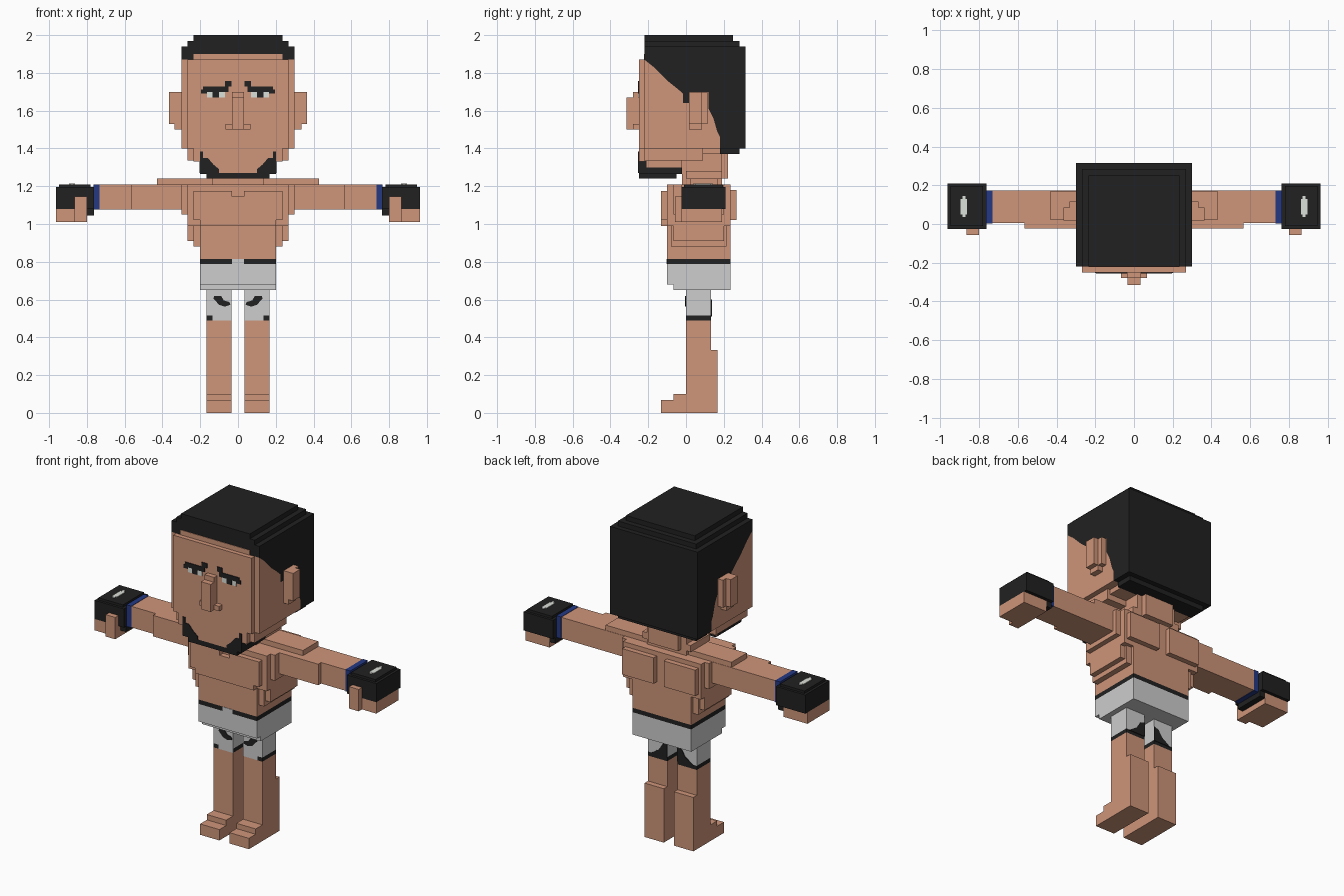
import bpy, bmesh


def mat(name, r, g, b):
    m = bpy.data.materials.new(name)
    m.diffuse_color = (r, g, b, 1)
    return m


SKIN = mat("skin", 0.62, 0.30, 0.192)
BLACK = mat("black", 0.0152, 0.0152, 0.0152)
GREY = mat("light_grey", 0.61, 0.61, 0.61)
BLUE = mat("blue", 0.017, 0.04, 0.23)
WHITE = mat("eye_white", 0.72, 0.75, 0.70)


def finish(name, bm, m):
    bmesh.ops.recalc_face_normals(bm, faces=bm.faces)
    me = bpy.data.meshes.new(name)
    bm.to_mesh(me)
    bm.free()
    me.materials.append(m)
    bpy.context.collection.objects.link(bpy.data.objects.new(name, me))


def add_prism(bm, pts, axis, a, b):
    """Extrude a 2D outline along x (outline is y,z) or y (outline is x,z)."""
    place = (lambda p, t: (t, p[0], p[1])) if axis == "x" else (lambda p, t: (p[0], t, p[1]))
    lo = [bm.verts.new(place(p, a)) for p in pts]
    hi = [bm.verts.new(place(p, b)) for p in pts]
    bm.faces.new(lo)
    bm.faces.new(hi[::-1])
    n = len(pts)
    for i in range(n):
        j = (i + 1) % n
        bm.faces.new((lo[i], lo[j], hi[j], hi[i]))


def prism(name, m, pts, axis, a, b, mirror=False):
    bm = bmesh.new()
    add_prism(bm, pts, axis, a, b)
    if mirror:
        add_prism(bm, [(-p[0], p[1]) for p in pts], axis, a, b)
    finish(name, bm, m)


def boxes(name, m, *dims, mirror=False):
    """Boxes given as x0, x1, y0, y1, z0, z1; mirror adds the other side."""
    bm = bmesh.new()
    for x0, x1, y0, y1, z0, z1 in dims:
        for s in ((1, -1) if mirror else (1,)):
            rect = [(s * x0, z0), (s * x1, z0), (s * x1, z1), (s * x0, z1)]
            add_prism(bm, rect, "y", y0, y1)
    finish(name, bm, m)


def wide(x, *rest):
    return (-x, x) + rest


# Head halves split along the hairline
hairline = [(-0.22, 1.87), (-0.17, 1.83), (-0.10, 1.76), (-0.05, 1.72),
            (-0.015, 1.69), (-0.015, 1.64), (0.015, 1.64), (0.015, 1.70),
            (0.12, 1.70), (0.12, 1.61), (0.145, 1.56), (0.165, 1.49),
            (0.18, 1.46), (0.18, 1.40)]
prism("hair", BLACK, hairline + [(0.314, 1.40), (0.314, 1.94), (-0.22, 1.94)], "x", -0.30, 0.30)
prism("head", SKIN, hairline + [(-0.22, 1.40)], "x", -0.30, 0.30)
boxes("hair_steps", BLACK,
      wide(0.268, -0.22, 0.283, 1.94, 1.97),
      wide(0.235, -0.22, 0.25, 1.97, 2.0),
      wide(0.268, 0.18, 0.283, 1.37, 1.40))
boxes("forehead", SKIN, wide(0.236, -0.223, -0.218, 1.87, 1.90))
boxes("face", SKIN,
      wide(0.268, -0.25, -0.22, 1.40, 1.87),
      wide(0.236, -0.25, -0.22, 1.33, 1.40),
      wide(0.268, -0.22, 0.09, 1.335, 1.40),
      wide(0.25, 0.09, 0.18, 1.37, 1.40),
      wide(0.20, -0.25, -0.02, 1.27, 1.335))

# Nose and ears
boxes("nose", SKIN,
      wide(0.033, -0.28, -0.25, 1.53, 1.70),
      wide(0.067, -0.28, -0.25, 1.50, 1.53),
      wide(0.033, -0.315, -0.28, 1.50, 1.67))
boxes("ears", SKIN,
      (0.30, 0.365, 0.017, 0.085, 1.53, 1.70),
      (0.30, 0.335, 0.017, 0.085, 1.50, 1.53),
      (0.30, 0.333, 0.085, 0.115, 1.53, 1.70), mirror=True)

# Eyes, pupils and brows
boxes("eyes", WHITE, (0.068, 0.165, -0.253, -0.248, 1.67, 1.70), mirror=True)
boxes("pupils", BLACK, (0.10, 0.135, -0.255, -0.248, 1.67, 1.70), mirror=True)
boxes("brows", BLACK,
      (0.05, 0.185, -0.255, -0.248, 1.70, 1.728),
      (0.035, 0.07, -0.255, -0.248, 1.728, 1.757),
      (0.165, 0.195, -0.255, -0.248, 1.69, 1.712), mirror=True)

# Beard along the jaw and under the chin
prism("beard_front", BLACK,
      [(0.202, 1.385), (0.185, 1.385), (0.185, 1.35), (0.16, 1.35), (0.13, 1.315),
       (0.10, 1.29), (0.10, 1.27), (0.202, 1.27)], "y", -0.254, -0.248, mirror=True)
boxes("beard_sides", BLACK,
      (0.198, 0.203, -0.25, -0.02, 1.27, 1.30),
      (0.198, 0.203, -0.25, -0.21, 1.30, 1.333), mirror=True)
boxes("beard_bottom", BLACK,
      wide(0.168, -0.25, -0.05, 1.24, 1.27),
      wide(0.20, -0.25, -0.021, 1.266, 1.27))

# Neck and shoulders
boxes("neck", SKIN,
      wide(0.135, -0.02, 0.19, 1.21, 1.40),
      wide(0.165, 0.0, 0.19, 1.24, 1.28),
      wide(0.10, 0.15, 0.222, 1.24, 1.37))
boxes("shoulders", SKIN, wide(0.43, 0.02, 0.17, 1.20, 1.24))

# Torso narrowing toward the waist
boxes("torso", SKIN,
      wide(0.298, -0.065, 0.20, 1.05, 1.208),
      wide(0.267, -0.10, 0.235, 0.99, 1.208),
      wide(0.267, -0.065, 0.20, 0.91, 0.99),
      wide(0.235, -0.08, 0.215, 0.88, 0.99),
      wide(0.20, -0.10, 0.235, 0.815, 0.99))
boxes("chest", SKIN,
      wide(0.235, -0.132, -0.10, 1.02, 1.145),
      (0.033, 0.235, -0.132, -0.10, 1.145, 1.175),
      (-0.235, -0.033, -0.132, -0.10, 1.145, 1.175),
      wide(0.20, -0.132, -0.10, 0.99, 1.02))
boxes("shoulder_blades", SKIN, (0.035, 0.25, 0.235, 0.267, 1.02, 1.18), mirror=True)

# Arms with wrist bands
boxes("arms", SKIN,
      (0.298, 0.565, -0.023, 0.172, 1.078, 1.208),
      (0.565, 0.735, 0.005, 0.172, 1.078, 1.208), mirror=True)
boxes("wrist_bands", BLUE, (0.732, 0.765, 0.003, 0.174, 1.076, 1.21), mirror=True)

# Gloves with marks, exposed fingers and thumbs
boxes("gloves", BLACK,
      (0.763, 0.963, -0.025, 0.21, 1.08, 1.195),
      (0.78, 0.947, -0.01, 0.195, 1.195, 1.21),
      (0.763, 0.80, -0.005, 0.19, 1.045, 1.08), mirror=True)
boxes("glove_marks", WHITE,
      (0.863, 0.895, 0.05, 0.13, 1.205, 1.214),
      (0.871, 0.887, 0.036, 0.144, 1.205, 1.2135), mirror=True)
boxes("fingers", SKIN, (0.80, 0.963, -0.025, 0.19, 1.01, 1.08), mirror=True)
boxes("thumbs", SKIN, (0.80, 0.865, -0.057, -0.025, 1.01, 1.145), mirror=True)

# Shorts with a dark waistband split at the front
boxes("shorts", GREY,
      wide(0.20, -0.10, 0.235, 0.68, 0.788),
      wide(0.20, -0.065, 0.235, 0.65, 0.68))
boxes("waistband", BLACK, wide(0.20, -0.10, 0.235, 0.788, 0.815))
boxes("waistband_gap", GREY, wide(0.033, -0.103, -0.098, 0.788, 0.815))
boxes("short_legs", GREY, (0.035, 0.167, 0.0, 0.133, 0.515, 0.65), mirror=True)

# Hem: dark around the sides and back, light across the front
boxes("hem", BLACK, (0.035, 0.167, 0.004, 0.133, 0.49, 0.515), mirror=True)
boxes("hem_front", GREY, (0.035, 0.135, 0.0, 0.004, 0.49, 0.515), mirror=True)
boxes("hem_corners", BLACK, (0.135, 0.167, 0.0, 0.004, 0.49, 0.515), mirror=True)
prism("leg_stripes", BLACK,
      [(0.04, 0.572), (0.07, 0.562), (0.10, 0.572), (0.13, 0.605), (0.125, 0.62),
       (0.09, 0.62), (0.075, 0.595), (0.045, 0.587)], "y", -0.004, 0.002, mirror=True)
prism("back_stripes", BLACK,
      [(0.035, 0.51), (0.15, 0.51), (0.12, 0.53), (0.09, 0.55), (0.065, 0.59), (0.035, 0.60)],
      "y", 0.131, 0.137, mirror=True)

# Legs, calves and stepped feet
boxes("legs", SKIN,
      (0.035, 0.167, 0.0, 0.133, 0.0, 0.49),
      (0.035, 0.167, 0.133, 0.167, 0.0, 0.333), mirror=True)
boxes("feet", SKIN,
      (0.035, 0.167, -0.132, 0.0, 0.0, 0.067),
      (0.035, 0.167, -0.066, 0.0, 0.067, 0.10), mirror=True)
